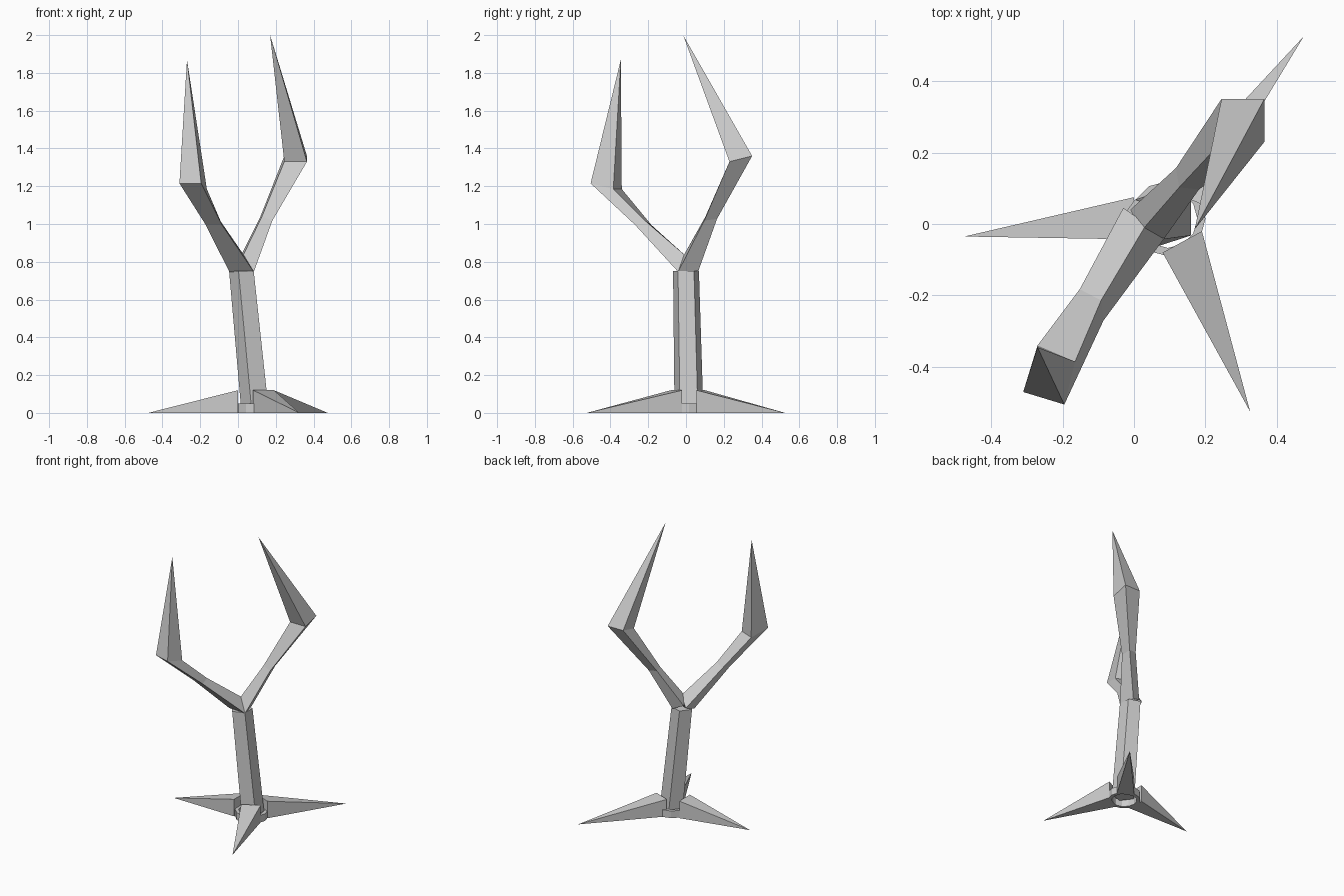
import bpy, bmesh
from math import sin, cos, pi
from mathutils import Vector

cube = bpy.data.objects.get("Cube")
if cube:
    bpy.data.objects.remove(cube)

grey = bpy.data.materials.new("plain_grey")
grey.use_nodes = True
colour = (0.6, 0.6, 0.6, 1)
grey.diffuse_color = colour
grey.node_tree.nodes["Principled BSDF"].inputs["Base Color"].default_value = colour


def finish(name, bm):
    bmesh.ops.recalc_face_normals(bm, faces=bm.faces)
    mesh = bpy.data.meshes.new(name)
    bm.to_mesh(mesh)
    bm.free()
    mesh.materials.append(grey)
    obj = bpy.data.objects.new(name, mesh)
    bpy.context.collection.objects.link(obj)
    return obj


def loft(name, rings, tip=None, closed=False):
    """Skin a list of rings; end in a point, or join the last ring to the first."""
    bm = bmesh.new()
    loops = [[bm.verts.new(p) for p in ring] for ring in rings]
    n = len(rings[0])
    pairs = list(zip(loops, loops[1:]))
    if closed:
        pairs.append((loops[-1], loops[0]))
    for low, high in pairs:
        for i in range(n):
            j = (i + 1) % n
            bm.faces.new((low[i], low[j], high[j], high[i]))
    if not closed:
        bm.faces.new(loops[0][::-1])
        if tip:
            end = bm.verts.new(tip)
            for i in range(n):
                bm.faces.new((loops[-1][i], loops[-1][(i + 1) % n], end))
        else:
            bm.faces.new(loops[-1])
    return finish(name, bm)


def circle(x, y, z, radius, sides, start=0.0):
    angles = [start + 2 * pi * i / sides for i in range(sides)]
    return [(x + radius * cos(a), y + radius * sin(a), z) for a in angles]


# Leaning five-sided trunk
loft("trunk", [circle(0.095, 0.015, 0.04, 0.08, 5, pi),
               circle(0.025, 0, 0.75, 0.072, 5, pi)])

# Open collar on the ground around the trunk
outer, inner = 0.105, 0.082
loft("base_collar", [circle(0.095, 0.015, z, r, 12) for z, r in
                     ((0, inner), (0, outer), (0.05, outer), (0.05, inner))], closed=True)

# Three spiked feet: square root end, flat underside, tip on the ground
feet = {
    "left_foot": ((0.0, 0.075), (0.0, -0.043), (-0.475, -0.035)),
    "front_foot": ((0.08, -0.08), (0.19, -0.02), (0.325, -0.525)),
    "back_foot": ((0.19, 0.055), (0.08, 0.1), (0.475, 0.525)),
}
for name, (a, b, tip) in feet.items():
    root = [(*a, 0), (*b, 0), (*b, 0.12), (*a, 0.12)]
    loft(name, [root], tip=(*tip, 0))


# Branches: pinched lower limb from the trunk to the elbow, then a long spike
def branch(side, base, elbow, tip, mid, pinch):
    halfway = [(Vector(p) + Vector(q)) / 2 for p, q in zip(base, elbow)]
    centre = sum(halfway, Vector()) / len(halfway)
    waist = [Vector(mid) + (p - centre) * pinch for p in halfway]
    loft(side + "_branch", [base, waist, elbow], tip=tip)


branch("tall",
       [(0.02, -0.02, 0.82), (0.085, -0.04, 0.75), (0.06, 0.065, 0.75), (-0.01, 0.04, 0.78)],
       [(0.245, 0.23, 1.33), (0.365, 0.23, 1.33), (0.365, 0.35, 1.36), (0.245, 0.35, 1.36)],
       (0.17, -0.015, 2.0), (0.15, 0.13, 1.03), 0.6)
branch("short",
       [(-0.045, -0.03, 0.745), (0.085, -0.04, 0.745), (0.035, 0.0, 0.83), (-0.03, 0.045, 0.77)],
       [(-0.31, -0.47, 1.215), (-0.195, -0.505, 1.215), (-0.165, -0.385, 1.185), (-0.27, -0.34, 1.185)],
       (-0.27, -0.345, 1.87), (-0.125, -0.23, 1.0), 0.7)
